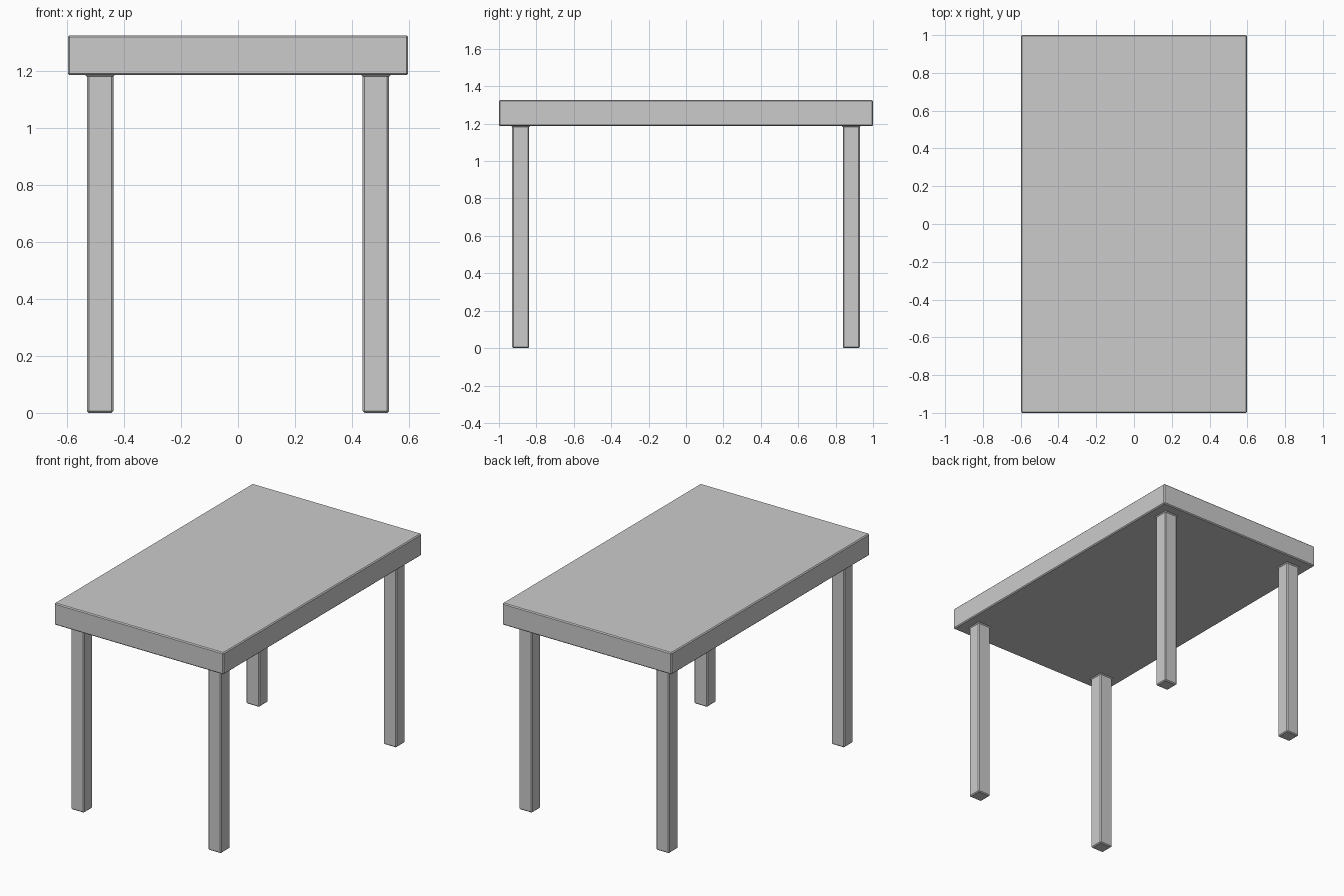
import bpy, bmesh

if "Cube" in bpy.data.objects:
    bpy.data.objects.remove(bpy.data.objects["Cube"])

# Table drawn as one solid: gridded slab, corner cells extruded down as legs
XS = [-0.598, -0.530, -0.438, 0.438, 0.530, 0.598]
YS = [-1.0, -0.929, -0.839, 0.839, 0.929, 1.0]
Z_UNDER, Z_TOP = 1.187, 1.326
LEG_CELLS = {(i, j) for i in (1, 3) for j in (1, 3)}

bm = bmesh.new()

# Underside grid
verts = [[bm.verts.new((x, y, Z_UNDER)) for y in YS] for x in XS]
under, legs = [], []
for i in range(5):
    for j in range(5):
        f = bm.faces.new((verts[i][j], verts[i][j + 1],
                          verts[i + 1][j + 1], verts[i + 1][j]))
        under.append(f)
        if (i, j) in LEG_CELLS:
            legs.append(f)

# Slab sides and top
rim = [e for e in bm.edges if e.is_boundary]
walls = bmesh.ops.extrude_edge_only(bm, edges=rim)["geom"]
for v in walls:
    if isinstance(v, bmesh.types.BMVert):
        v.co.z = Z_TOP
bmesh.ops.contextual_create(
    bm, geom=[e for e in bm.edges if e.is_boundary])

# Legs
for f in legs:
    new = bmesh.ops.extrude_discrete_faces(bm, faces=[f])["faces"][0]
    for v in new.verts:
        v.co.z = 0.0

bmesh.ops.recalc_face_normals(bm, faces=bm.faces[:])
# Merge flat leftovers so only real corners remain
bmesh.ops.dissolve_limit(bm, angle_limit=0.01, verts=bm.verts[:], edges=bm.edges[:])

mesh = bpy.data.meshes.new("table")
bm.to_mesh(mesh)
bm.free()
table = bpy.data.objects.new("table", mesh)
bpy.context.collection.objects.link(table)

# Small chamfer on every corner, including where legs meet the slab
bev = table.modifiers.new("chamfer", "BEVEL")
bev.width = 0.006
bev.segments = 1
bev.limit_method = 'ANGLE'
